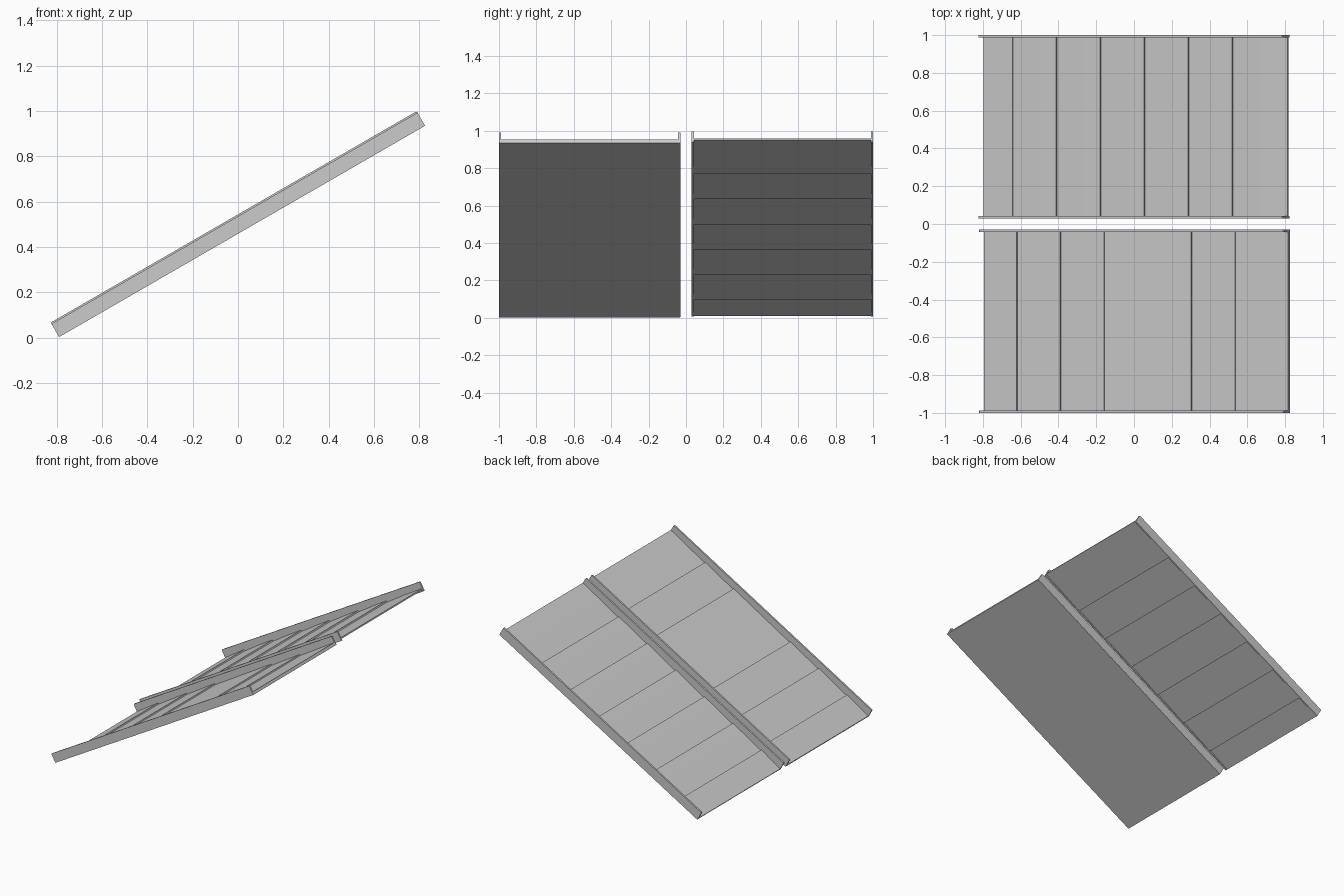
import bpy, bmesh, math
from mathutils import Matrix

if "Cube" in bpy.data.objects:
    bpy.data.objects.remove(bpy.data.objects["Cube"])

SLOPE = Matrix.Translation((0, 0, 0.5)) @ Matrix.Rotation(math.radians(-30), 4, 'Y')
HALF = 0.932


def extrude_profile(name, pts, y0, y1):
    """Extrude a (slope, height) outline across y, then tilt it to the slope."""
    bm = bmesh.new()
    face = bm.faces.new([bm.verts.new((u, y0, w)) for u, w in pts])
    ext = bmesh.ops.extrude_face_region(bm, geom=[face])
    verts = [v for v in ext["geom"] if isinstance(v, bmesh.types.BMVert)]
    bmesh.ops.translate(bm, verts=verts, vec=(0, y1 - y0, 0))
    bmesh.ops.recalc_face_normals(bm, faces=bm.faces)
    bm.transform(SLOPE)
    mesh = bpy.data.meshes.new(name)
    bm.to_mesh(mesh)
    bm.free()
    ob = bpy.data.objects.new(name, mesh)
    bpy.context.collection.objects.link(ob)
    return ob


def rail(name, y0, y1, w0, w1):
    c = 0.004
    pts = [(-HALF, w0), (HALF, w0), (HALF, w1 - c), (HALF - c, w1),
           (-HALF + c, w1), (-HALF, w1 - c)]
    extrude_profile(name, pts, y0, y1)


def saw_top(steps, base, rise, crease=None):
    """Gently rising boards, each ending in a small drop facing uphill."""
    edges = [-HALF] + steps + [HALF]
    pts = []
    for i, (a, b) in enumerate(zip(edges, edges[1:])):
        pts.append((a, base))
        if crease and i > 0:
            pts.append((a + crease, base + rise * 0.75))
        pts.append((b, base + rise))
    return pts


# Front panel: closed flat base with stepped boards on top
front_steps = [-0.727 + 0.267 * i for i in (0, 1, 2, 4, 5)]
top = saw_top(front_steps, -0.024, 0.009)
extrude_profile("front_boards", [(-HALF, -0.036), (HALF, -0.036)] + top[::-1],
                -0.999, -0.031)
rail("front_outer_rail", -1.0, -0.988, -0.035, 0.031)
rail("front_inner_rail", -0.042, -0.03, -0.035, 0.031)

# Rear panel: thin stepped boards, open underneath
rear_steps = [-0.75 + 0.2687 * i for i in range(6)]
top = saw_top(rear_steps, -0.020, 0.010, 0.162)
under = saw_top(rear_steps, -0.029, 0.010)
# shift the lower drops so that the sheet keeps some thickness at each step
under = [(u - 0.006 if abs(u) < HALF - 0.01 else u, w) for u, w in under]
extrude_profile("rear_boards", under + top[::-1], 0.04, 0.99)
rail("rear_inner_rail", 0.03, 0.042, -0.031, 0.038)
rail("rear_outer_rail", 0.988, 1.0, -0.031, 0.038)
